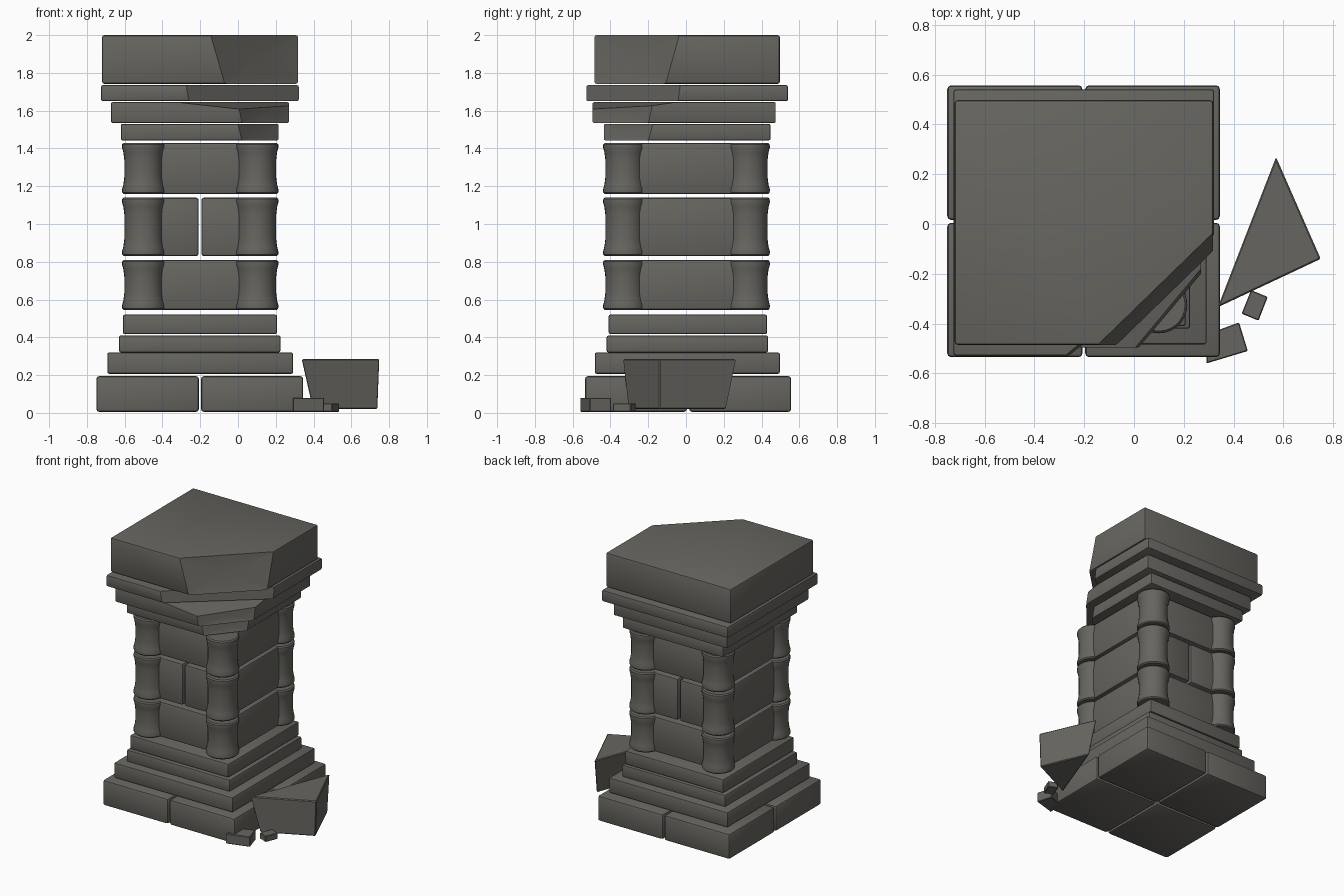
import bpy, bmesh, math
from mathutils import Vector

if "Cube" in bpy.data.objects:
    bpy.data.objects.remove(bpy.data.objects["Cube"])

stone = bpy.data.materials.new("weathered_grey_stone")
stone.diffuse_color = (0.135, 0.13, 0.115, 1)
stone.use_nodes = True
stone.node_tree.nodes["Principled BSDF"].inputs["Base Color"].default_value = stone.diffuse_color


def finish(name, bm, angle=40):
    """Shade smooth with sharp edges and link the object."""
    bmesh.ops.recalc_face_normals(bm, faces=bm.faces[:])
    for f in bm.faces:
        f.smooth = True
    for e in bm.edges:
        e.smooth = len(e.link_faces) == 2 and e.calc_face_angle(0) < math.radians(angle)
    me = bpy.data.meshes.new(name)
    bm.to_mesh(me)
    bm.free()
    me.materials.append(stone)
    ob = bpy.data.objects.new(name, me)
    bpy.context.collection.objects.link(ob)
    return ob


def break_off(bm, p, q, r, outward, dent):
    """Slice away the side of plane p,q,r facing outward; leave a dented fracture."""
    p, q, r = Vector(p), Vector(q), Vector(r)
    n = (q - p).cross(r - p).normalized()
    if n.dot(Vector(outward)) < 0:
        n = -n
    geom = bm.verts[:] + bm.edges[:] + bm.faces[:]
    res = bmesh.ops.bisect_plane(bm, geom=geom, dist=1e-5, plane_co=p,
                                 plane_no=n, clear_outer=True)
    edges = [g for g in res["geom_cut"] if isinstance(g, bmesh.types.BMEdge)]
    faces = bmesh.ops.edgeloop_fill(bm, edges=edges)["faces"]
    if dent and faces:
        for v in bmesh.ops.poke(bm, faces=faces)["verts"]:
            v.co -= n * dent


def block(name, x, y, z, bevel=0.01, cuts=()):
    """Softly bevelled stone block given by its extents, with optional breaks."""
    bm = bmesh.new()
    bmesh.ops.create_cube(bm, size=1)
    for v in bm.verts:
        v.co = Vector([(a[0] + a[1]) / 2 + c * (a[1] - a[0]) for a, c in zip((x, y, z), v.co)])
    bmesh.ops.bevel(bm, geom=bm.edges[:], offset=bevel, segments=2, profile=0.5,
                    affect='EDGES', clamp_overlap=True)
    for c in cuts:
        break_off(bm, *c)
    return finish(name, bm)


def drum(name, cx, cy, z0, z1):
    """Column section, flared at both ends."""
    h = [(0.0, 0.105), (0.008, 0.113), (0.025, 0.114), (0.05, 0.107), (0.09, 0.102)]
    prof = [(z0 + d, r) for d, r in h] + [(z1 - d, r) for d, r in reversed(h)]
    n = 28
    bm = bmesh.new()
    rings = [[bm.verts.new((cx + r * math.cos(2 * math.pi * i / n),
                            cy + r * math.sin(2 * math.pi * i / n), z))
              for i in range(n)] for z, r in prof]
    for a, b in zip(rings, rings[1:]):
        for i in range(n):
            j = (i + 1) % n
            bm.faces.new((a[i], a[j], b[j], b[i]))
    bm.faces.new(rings[0])
    bm.faces.new(rings[-1])
    finish(name, bm)


def shard(name, bottom, top, z0, z1, bevel):
    """Loose prism-like fragment."""
    bm = bmesh.new()
    lo = [bm.verts.new((x, y, z0)) for x, y in bottom]
    hi = [bm.verts.new((x, y, z1)) for x, y in top]
    bm.faces.new(lo)
    bm.faces.new(hi)
    for i in range(len(lo)):
        j = (i + 1) % len(lo)
        bm.faces.new((lo[i], lo[j], hi[j], hi[i]))
    bmesh.ops.recalc_face_normals(bm, faces=bm.faces[:])
    bmesh.ops.bevel(bm, geom=bm.edges[:], offset=bevel, segments=1, affect='EDGES',
                    clamp_overlap=True)
    finish(name, bm, 30)


# four foundation stones
for i, x in enumerate([(-0.75, -0.207), (-0.196, 0.345)]):
    for j, y in enumerate([(-0.535, 0.005), (0.016, 0.557)]):
        block(f"foundation_stone_{i}{j}", x, y, (0.005, 0.195), 0.016)

# stepped plinth
block("plinth_step_1", (-0.692, 0.292), (-0.483, 0.497), (0.207, 0.32))
block("plinth_step_2", (-0.63, 0.225), (-0.42, 0.435), (0.32, 0.41))
block("plinth_step_3", (-0.61, 0.207), (-0.41, 0.43), (0.417, 0.52))

# shaft: three courses of wall stones with corner columns
for t, z in enumerate([(0.545, 0.81), (0.83, 1.14), (1.158, 1.43)]):
    wx, wy = (-0.56, 0.165), (-0.36, 0.375)
    if t == 1:
        block("wall_stone_left", (wx[0], -0.208), wy, z, 0.014)
        block("wall_stone_right", (-0.194, wx[1]), wy, z, 0.014)
    else:
        block(f"wall_course_{t}", wx, wy, z, 0.014)
    for cx in (-0.5, 0.1):
        for cy in (-0.325, 0.33):
            drum("column_drum", cx, cy, *z)

# broken cornice and cap, front right corner missing
out = (1, -1, 0)
block("cornice_lower", (-0.62, 0.215), (-0.435, 0.447), (1.443, 1.53), 0.008,
      [((0.0, -0.435, 1.53), (0.215, -0.175, 1.53), (0.02, -0.435, 1.443), out, 0.012)])
block("cornice_middle", (-0.672, 0.27), (-0.495, 0.475), (1.535, 1.645), 0.008,
      [((-0.33, -0.495, 1.645), (0.02, -0.495, 1.607), (0.27, -0.12, 1.635), (0, 0, 1), 0),
       ((0.0, -0.495, 1.645), (0.27, -0.175, 1.645), (0.02, -0.495, 1.535), out, 0.018)])
block("cornice_upper", (-0.725, 0.322), (-0.528, 0.54), (1.65, 1.735), 0.01,
      [((-0.275, -0.528, 1.735), (0.322, -0.03, 1.735), (-0.26, -0.528, 1.65), out, 0)])
block("cap_stone", (-0.72, 0.318), (-0.485, 0.497), (1.742, 2.0), 0.012,
      [((-0.145, -0.485, 2.0), (0.318, -0.035, 2.0), (-0.07, -0.485, 1.742), out, 0.02)])

# fallen corner and rubble
shard("fallen_corner", [(0.395, -0.305), (0.74, -0.14), (0.59, 0.215)],
      [(0.335, -0.335), (0.75, -0.14), (0.57, 0.27)], 0.02, 0.285, 0.006)
a = [(0.29, -0.56), (0.457, -0.51), (0.422, -0.395), (0.3, -0.44)]
shard("rubble_large", a, a, 0.005, 0.08, 0.004)
b = [(0.432, -0.36), (0.5, -0.388), (0.537, -0.293), (0.47, -0.265)]
shard("rubble_small", b, b, 0.005, 0.05, 0.004)
